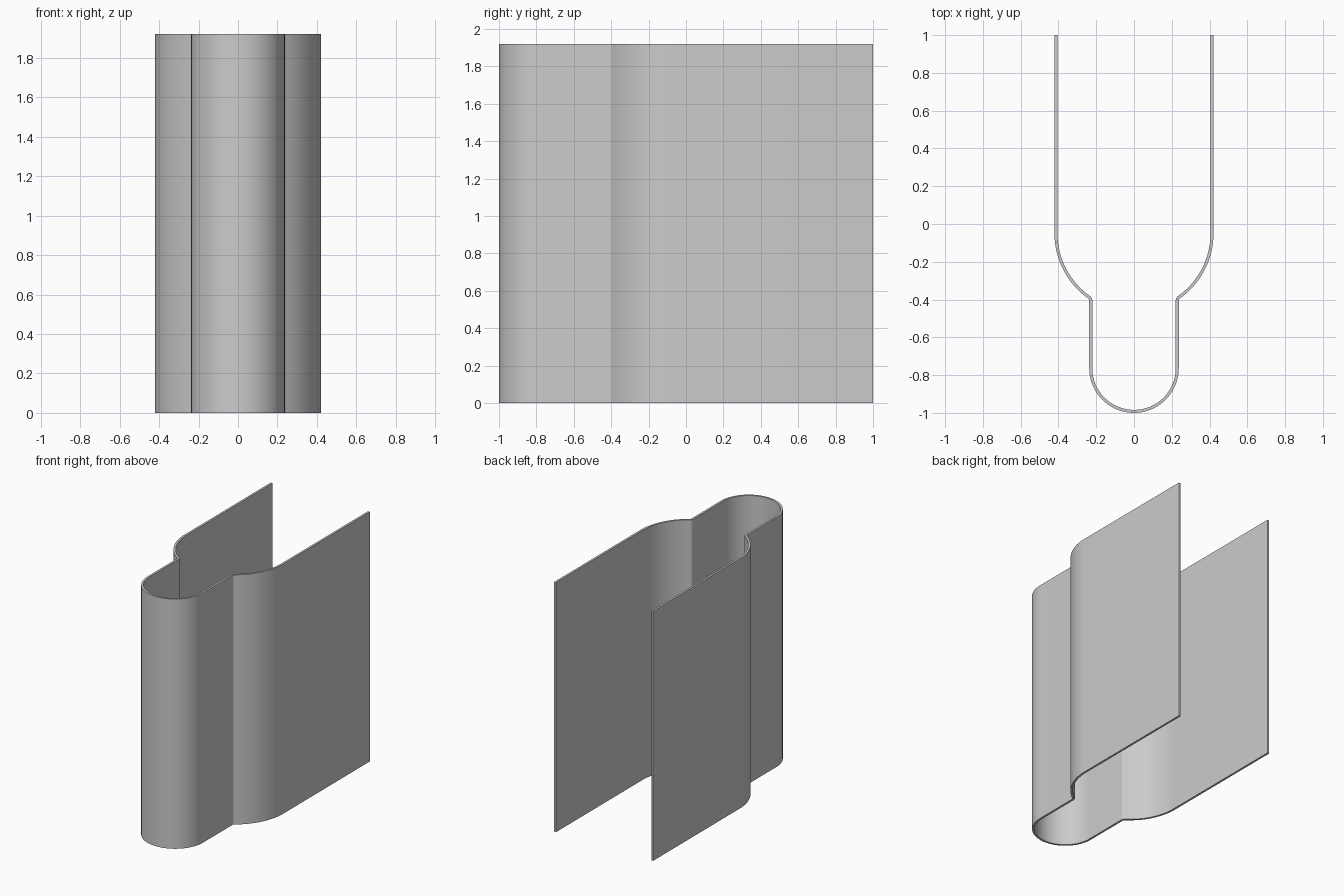
import bpy, bmesh
from math import acos, cos, sin, pi

cube = bpy.data.objects.get("Cube")
if cube:
    bpy.data.objects.remove(cube, do_unlink=True)

HEIGHT, WALL = 1.92, 0.016
BODY_R, NECK_R, FILLET = 0.413, 0.229, 0.02
BODY_Y = -0.05
NOSE_Y = -1 + WALL / 2 + NECK_R


def arc(cx, cy, r, start, end, steps):
    return [(cx + r * cos(start + (end - start) * i / steps),
             cy + r * sin(start + (end - start) * i / steps)) for i in range(steps + 1)]


# Half centreline: straight side, curved shoulder, small fillet, neck, rounded nose
reach = BODY_R + FILLET
turn = acos((NECK_R + FILLET) / reach)
half = [(BODY_R, 1.0)]
half += arc(0, BODY_Y, BODY_R, 0, -turn, 20)
half += arc(NECK_R + FILLET, BODY_Y - reach * sin(turn), FILLET, pi - turn, pi, 6)[1:]
half += arc(0, NOSE_Y, NECK_R, 0, -pi / 2, 20)
path = half + [(-x, y) for x, y in reversed(half[:-1])]

# Raise the centreline into a sheet
bm = bmesh.new()
low = [bm.verts.new((x, y, 0)) for x, y in path]
high = [bm.verts.new((x, y, HEIGHT)) for x, y in path]
for i in range(len(path) - 1):
    bm.faces.new((low[i], high[i], high[i + 1], low[i + 1]))
mesh = bpy.data.meshes.new("bent_sheet")
bm.to_mesh(mesh)
bm.free()
sheet = bpy.data.objects.new("bent_sheet", mesh)
bpy.context.collection.objects.link(sheet)

# Plain grey finish
grey = bpy.data.materials.new("light_grey")
grey.use_nodes = True
colour = (0.6, 0.6, 0.6, 1)
grey.diffuse_color = colour
grey.node_tree.nodes["Principled BSDF"].inputs["Base Color"].default_value = colour
mesh.materials.append(grey)

# Give the sheet its wall thickness
bpy.context.view_layer.objects.active = sheet
sheet.select_set(True)
wall = sheet.modifiers.new("wall", 'SOLIDIFY')
wall.thickness = WALL
wall.offset = 0
wall.use_even_offset = True
bpy.ops.object.modifier_apply(modifier=wall.name)
bpy.ops.object.shade_smooth_by_angle(angle=pi / 6)
